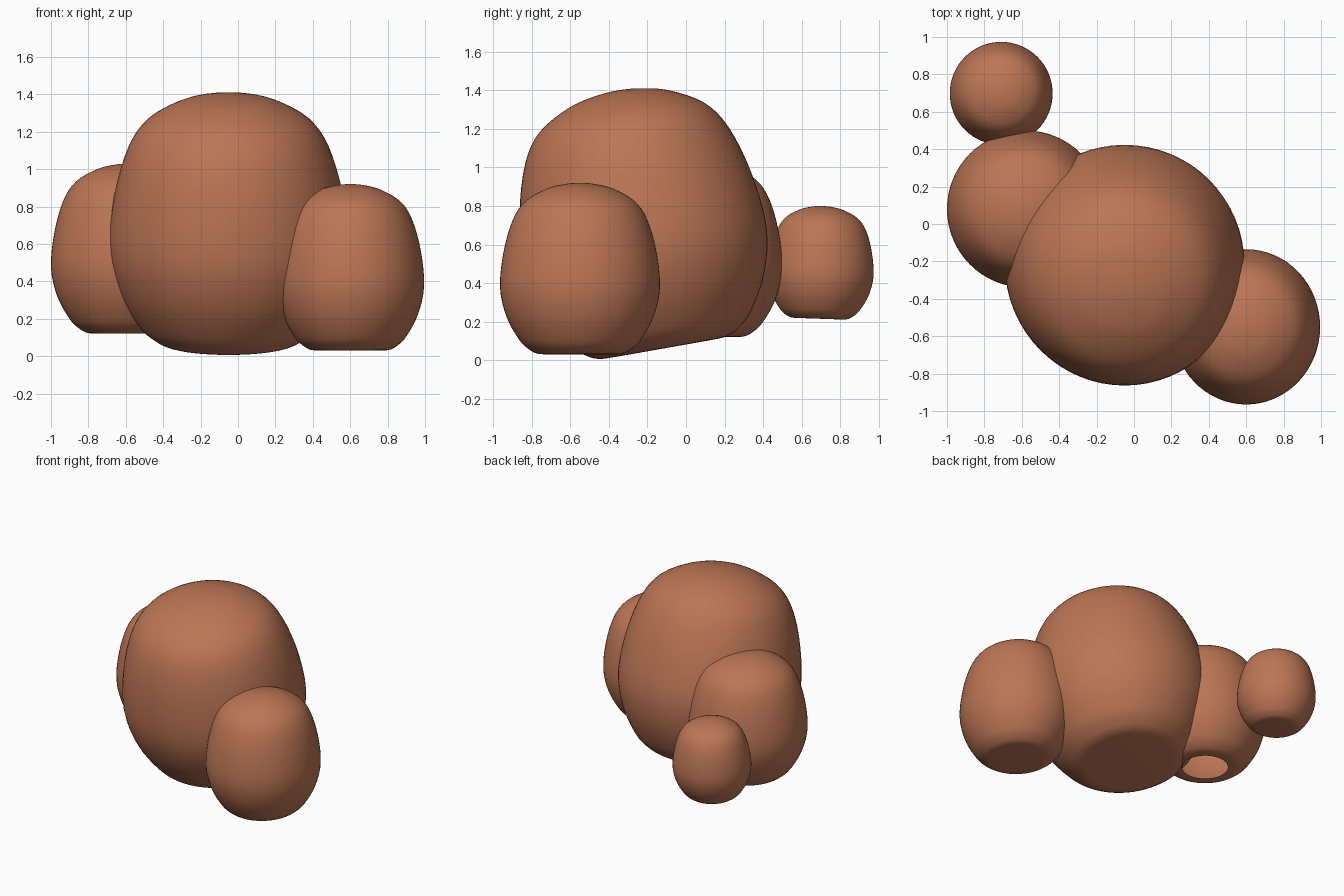
import bpy, bmesh, math
from mathutils import Vector

if "Cube" in bpy.data.objects:
    bpy.data.objects.remove(bpy.data.objects["Cube"])

mat = bpy.data.materials.new("clay")
mat.diffuse_color = (0.50, 0.18, 0.09, 1)
mat.use_nodes = True
mat.node_tree.nodes["Principled BSDF"].inputs["Base Color"].default_value = mat.diffuse_color

# Shared boulder outline: (radius, height), both as fractions
PROFILE = [(0.38, 0.0), (0.53, 0.004), (0.64, 0.03), (0.76, 0.085), (0.92, 0.22),
           (1.0, 0.39), (0.955, 0.60), (0.84, 0.785), (0.68, 0.895),
           (0.42, 0.965), (0.2, 0.992), (0.0, 1.0)]
SEGMENTS = 64


def smooth_profile(points, steps=4):
    """Catmull-Rom curve through the profile points."""
    p = [Vector(q) for q in points]
    p = [2 * p[0] - p[1]] + p + [Vector((-points[-2][0], points[-2][1]))]
    out = []
    for i in range(1, len(p) - 2):
        a, b, c, d = p[i - 1:i + 3]
        for s in range(steps):
            t = s / steps
            out.append(0.5 * (2 * b + (c - a) * t + (2 * a - 5 * b + 4 * c - d) * t * t
                              + (3 * b - a - 3 * c + d) * t ** 3))
    return out


def boulder(name, base, rx, ry, height, tilt=0, open_base=False):
    bm = bmesh.new()
    rings = []
    for r, h in smooth_profile(PROFILE):
        rings.append([bm.verts.new((rx * r * math.cos(a), ry * r * math.sin(a), height * h))
                      for a in (2 * math.pi * k / SEGMENTS for k in range(SEGMENTS))])
    for low, up in zip(rings, rings[1:]):
        for k in range(SEGMENTS):
            n = (k + 1) % SEGMENTS
            bm.faces.new((low[k], low[n], up[n], up[k]))
    tip = bm.verts.new((0, 0, height))
    for k in range(SEGMENTS):
        bm.faces.new((rings[-1][k], rings[-1][(k + 1) % SEGMENTS], tip))
    if not open_base:
        bm.faces.new(rings[0][::-1])
    for f in bm.faces:
        f.smooth = True
    mesh = bpy.data.meshes.new(name)
    bm.to_mesh(mesh)
    bm.free()
    mesh.materials.append(mat)
    obj = bpy.data.objects.new(name, mesh)
    obj.location = base
    obj.rotation_euler.x = math.radians(tilt)
    bpy.context.collection.objects.link(obj)


# Large leaning boulder and its three smaller neighbours
boulder("main_boulder", (-0.05, -0.12, 0.06), 0.64, 0.64, 1.36, tilt=10)
boulder("front_boulder", (0.60, -0.55, 0.03), 0.395, 0.415, 0.89)
boulder("side_boulder", (-0.58, 0.08, 0.12), 0.42, 0.42, 0.91, open_base=True)
boulder("small_boulder", (-0.71, 0.69, 0.215), 0.275, 0.275, 0.585, tilt=-2)
